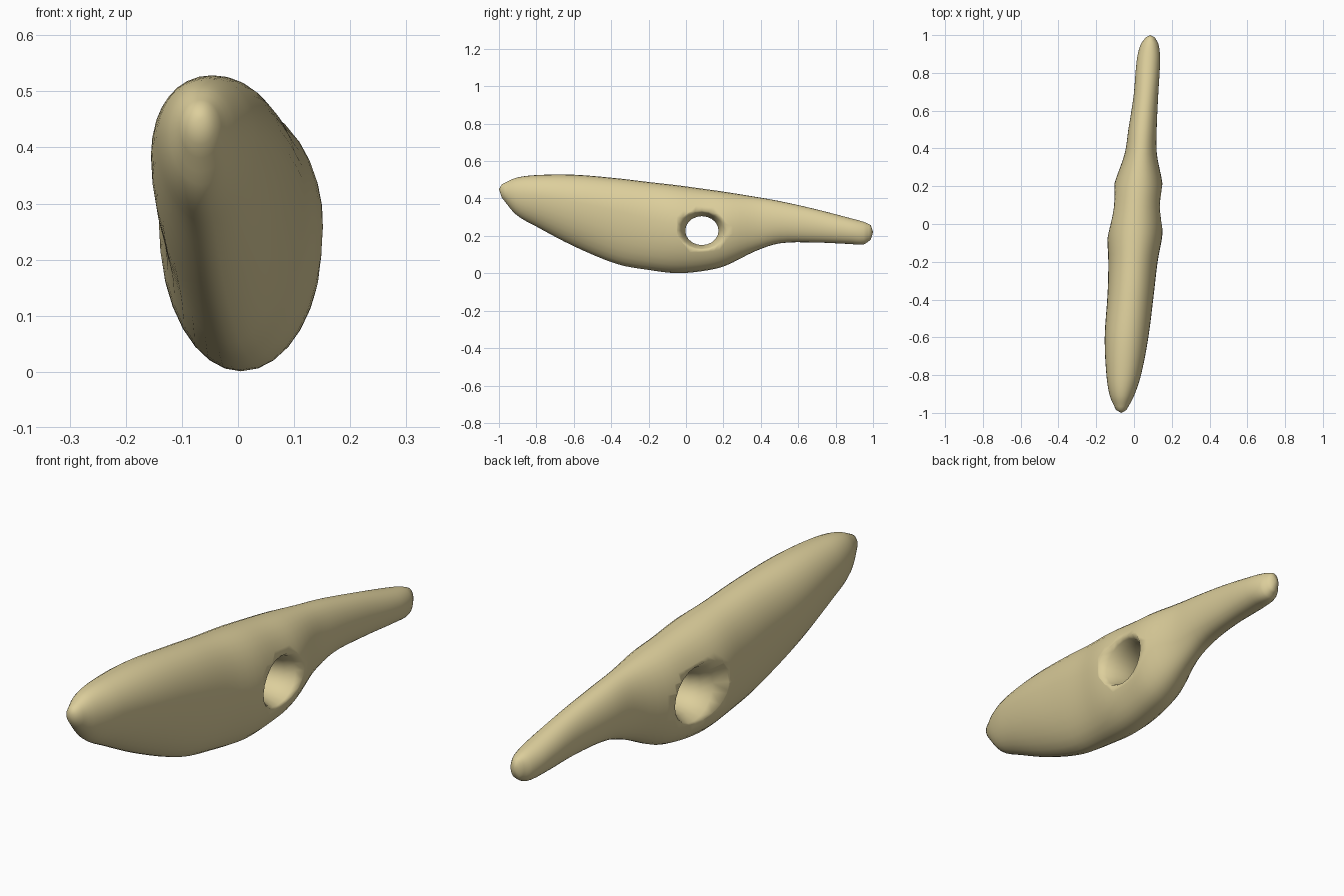
import bpy, bmesh, math

if "Cube" in bpy.data.objects:
    bpy.data.objects.remove(bpy.data.objects["Cube"])

# body stations: y, bottom z, top z, left x, right x, height of widest point (0-1), keel sharpness
STATIONS = [
    (-0.985, .405, .475, -.095, -.04, .5, 1.0),
    (-0.91, .315, .510, -.128, .000, .55, 1.05),
    (-0.80, .250, .525, -.146, .037, .6, 1.15),
    (-0.60, .145, .527, -.155, .076, .62, 1.2),
    (-0.37, .050, .508, -.140, .105, .62, 1.1),
    (-0.20, .018, .488, -.136, .125, .58, 1.0),
    (-0.05, .001, .471, -.141, .151, .55, 1.0),
    (0.09, .012, .452, -.125, .151, .52, .95),
    (0.21, .040, .435, -.105, .151, .52, .95),
    (0.37, .118, .409, -.050, .121, .52, .95),
    (0.50, .160, .386, -.030, .120, .5, .9),
    (0.68, .165, .346, -.002, .128, .5, .85),
    (0.87, .157, .297, .015, .138, .5, .85),
    (0.95, .155, .275, .035, .130, .5, .9),
    (0.988, .180, .258, .062, .110, .5, .9),
]
RING, STEPS = 32, 4


def blend(a, b, c, d, t):
    """Gentle spline between b and c with uneven station spacing."""
    h = c[0] - b[0]
    m0 = [(c[i] - a[i]) / (c[0] - a[0]) if c[0] != a[0] else 0 for i in range(7)]
    m1 = [(d[i] - b[i]) / (d[0] - b[0]) if d[0] != b[0] else 0 for i in range(7)]
    out = [(2*t**3 - 3*t**2 + 1)*b[i] + (t**3 - 2*t**2 + t)*h*m0[i]
           + (3*t**2 - 2*t**3)*c[i] + (t**3 - t**2)*h*m1[i] for i in range(7)]
    out[0] = b[0] + h*t
    return out


def make(name, rings, tips):
    """Skin a list of rings, closing each end on a tip point."""
    bm = bmesh.new()
    loops = [[bm.verts.new(p) for p in r] for r in rings]
    n = len(loops[0])
    for a, b in zip(loops, loops[1:]):
        for i in range(n):
            j = (i + 1) % n
            bm.faces.new((a[i], a[j], b[j], b[i]))
    for loop, tip in ((loops[0], tips[0]), (loops[-1], tips[1])):
        v = bm.verts.new(tip)
        for i in range(n):
            bm.faces.new((loop[i], loop[(i + 1) % n], v))
    bmesh.ops.recalc_face_normals(bm, faces=bm.faces)
    for f in bm.faces:
        f.smooth = True
    me = bpy.data.meshes.new(name)
    bm.to_mesh(me)
    bm.free()
    ob = bpy.data.objects.new(name, me)
    bpy.context.collection.objects.link(ob)
    return ob


def section(s):
    y, zb, zt, xl, xr, f, keel = s
    zc, cx, hw = zb + (zt - zb)*f, (xl + xr)/2, (xr - xl)/2
    pts = []
    for i in range(RING):
        a = 2*math.pi*i/RING
        c, sn = math.cos(a), math.sin(a)
        p = keel if sn < 0 else .95
        x = cx + hw*math.copysign(abs(c)**p, c)
        pts.append((x, y, zc + sn*((zt - zc) if sn > 0 else (zc - zb))))
    return pts


# tapering stone-like body
S = STATIONS
dense = []
for k in range(len(S) - 1):
    quad = S[max(k-1, 0)], S[k], S[k+1], S[min(k+2, len(S)-1)]
    dense += [blend(*quad, t/STEPS) for t in range(STEPS)]
dense.append(S[-1])
body = make("axe_head_body", [section(s) for s in dense],
            [(-.067, -1, .45), (.085, 1, .22)])

# flared hour-glass cutter for the shaft hole
FLARE = [(-.25, .26), (-.15, .17), (-.11, .125), (-.07, .101), (-.03, .089),
         (.03, .089), (.07, .097), (.11, .112), (.15, .145), (.25, .24)]
HX, HY, HZ, SIDES = .015, .085, .228, 20
cut_rings = [[(HX + x, HY + r*math.cos(2*math.pi*i/SIDES), HZ + .87*r*math.sin(2*math.pi*i/SIDES))
              for i in range(SIDES)] for x, r in FLARE]
cutter = make("shaft_hole_cutter", cut_rings, [(HX-.25, HY, HZ), (HX+.25, HY, HZ)])
cutter.hide_render = True
cutter.hide_viewport = True
hole = body.modifiers.new("shaft_hole", 'BOOLEAN')
hole.object = cutter
hole.operation = 'DIFFERENCE'
hole.solver = 'EXACT'

# ochre colour
mat = bpy.data.materials.new("ochre")
mat.diffuse_color = (.72, .62, .33, 1)
mat.use_nodes = True
mat.node_tree.nodes["Principled BSDF"].inputs["Base Color"].default_value = mat.diffuse_color
body.data.materials.append(mat)
